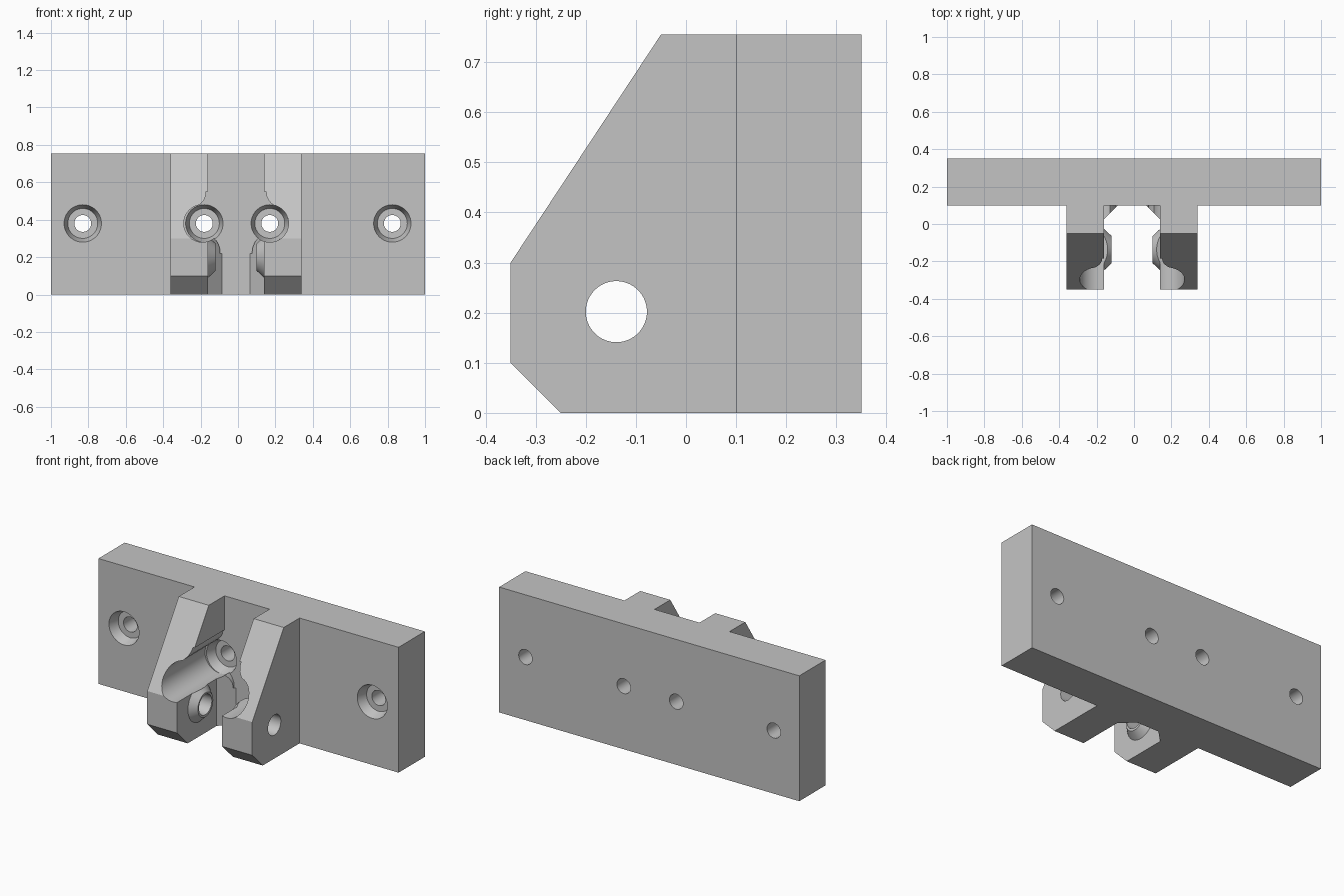
import bpy, bmesh, math
from mathutils import Vector

old = bpy.data.objects.get("Cube")
if old:
    bpy.data.objects.remove(old, do_unlink=True)

grey = bpy.data.materials.new("machined grey")
grey.use_nodes = True
colour = (0.55, 0.55, 0.55, 1)
grey.diffuse_color = colour
grey.node_tree.nodes["Principled BSDF"].inputs["Base Color"].default_value = colour

CX = -0.01  # centre between the lugs


def finish(name, bm):
    bmesh.ops.recalc_face_normals(bm, faces=bm.faces)
    mesh = bpy.data.meshes.new(name)
    bm.to_mesh(mesh)
    bm.free()
    mesh.materials.append(grey)
    obj = bpy.data.objects.new(name, mesh)
    bpy.context.collection.objects.link(obj)
    return obj


def prism(name, points, depth):
    """Extrude a closed outline of 3D points along a vector."""
    bm = bmesh.new()
    face = bm.faces.new([bm.verts.new(p) for p in points])
    out = bmesh.ops.extrude_face_region(bm, geom=[face])
    moved = [v for v in out["geom"] if isinstance(v, bmesh.types.BMVert)]
    bmesh.ops.translate(bm, verts=moved, vec=depth)
    return finish(name, bm)


def cone(name, start, end, r1, r2, sides=64):
    """Round bar or cone from start to end."""
    start, end = Vector(start), Vector(end)
    axis = end - start
    bm = bmesh.new()
    bmesh.ops.create_cone(bm, cap_ends=True, segments=sides, radius1=r1,
                          radius2=r2, depth=axis.length)
    bm.transform(axis.to_track_quat("Z", "Y").to_matrix().to_4x4())
    bmesh.ops.translate(bm, verts=bm.verts, vec=(start + end) / 2)
    return finish(name, bm)


def combine(target, tool, operation):
    """Apply a boolean and discard the tool."""
    tool.hide_render = True
    mod = target.modifiers.new(operation.lower(), "BOOLEAN")
    mod.operation, mod.solver, mod.object = operation, "EXACT", tool
    bpy.context.view_layer.objects.active = target
    bpy.ops.object.modifier_apply(modifier=mod.name)
    bpy.data.objects.remove(tool, do_unlink=True)


# Mounting plate
plate = prism("mounting_bracket",
              [(-1, 0.1, 0), (1, 0.1, 0), (1, 0.1, 0.755), (-1, 0.1, 0.755)],
              (0, 0.25, 0))

side_profile = [(0.15, 0), (-0.25, 0), (-0.35, 0.1), (-0.35, 0.3),
                (-0.05, 0.755), (0.15, 0.755)]
rib_profile = [(0.15, 0.025), (0.075, 0.1), (0.075, 0.15), (0.2, 0.15), (0.2, 0.025)]
# Rounded relief beside the bolt channel: inward offset, height offset
relief = [(-0.03, 0.09), (-0.01, 0.105), (0.008, 0.125), (0.017, 0.147),
          (0.02, 0.17), (0.13, 0.17), (0.13, -0.16), (0.095, -0.16),
          (0.092, -0.13), (0.08, -0.1), (0.06, -0.075), (0, 0)]

for s in (-1, 1):
    def X(h):
        return CX + s * h

    # Lug with corner rib and conical pivot boss
    lug = prism("lug", [(X(0.15), y, z) for y, z in side_profile], (s * 0.2, 0, 0))
    rib = prism("rib", [(X(h), y, 0) for h, y in rib_profile], (0, 0, 0.5))
    combine(lug, rib, "UNION")
    combine(lug, cone("boss", (X(0.17), -0.137, 0.2), (X(0.11), -0.137, 0.2),
                      0.13, 0.073), "UNION")

    # Bolt channel, its rounded relief, and the pivot hole
    combine(lug, cone("channel", (X(0.18), -0.6, 0.38), (X(0.18), 0.1, 0.38),
                      0.1, 0.1), "DIFFERENCE")
    combine(lug, prism("relief", [(X(0.18 - u), -0.6, 0.38 + v) for u, v in relief],
                       (0, 0.7, 0)), "DIFFERENCE")
    combine(lug, cone("pivot", (X(0), -0.139, 0.202), (X(0.5), -0.139, 0.202),
                      0.061, 0.061), "DIFFERENCE")
    combine(plate, lug, "UNION")

# Countersunk bolt holes
for x in (-0.83, CX - 0.17, CX + 0.18, 0.825):
    combine(plate, cone("sink", (x, 0.0999, 0.38), (x, 0.16, 0.38), 0.1, 0.08),
            "DIFFERENCE")
    combine(plate, cone("bore", (x, 0.05, 0.38), (x, 0.5, 0.38), 0.045, 0.045),
            "DIFFERENCE")

bpy.ops.object.select_all(action="DESELECT")
plate.select_set(True)
bpy.context.view_layer.objects.active = plate
bpy.ops.object.shade_smooth_by_angle(angle=math.radians(28))
